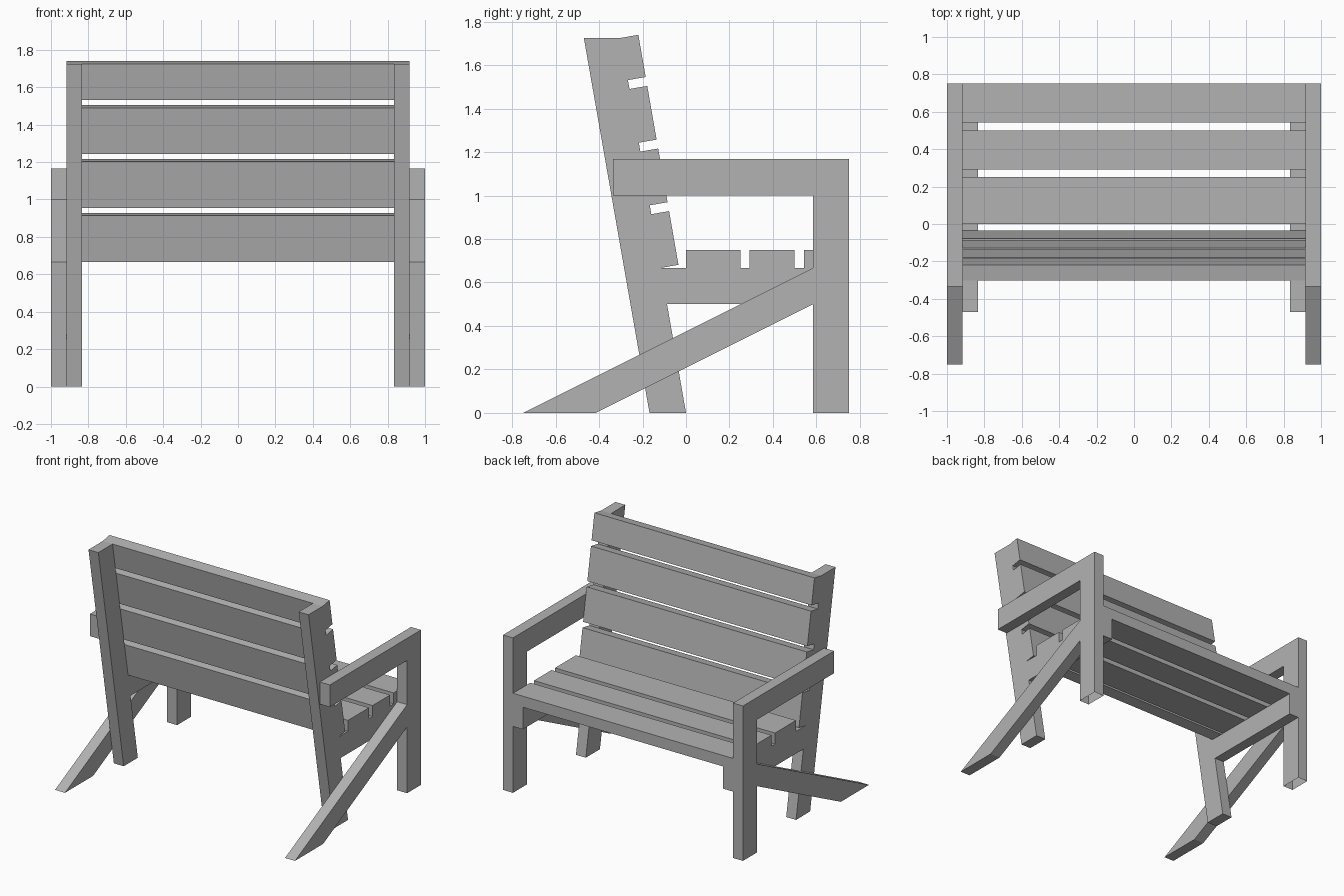
import bpy
import bmesh
from math import radians, sin, cos, tan

cube = bpy.data.objects.get("Cube")
if cube:
    bpy.data.objects.remove(cube, do_unlink=True)

# One plain grey for the whole bench
GREY = (0.45, 0.45, 0.45, 1)
grey = bpy.data.materials.new("plain grey")
grey.use_nodes = True
grey.diffuse_color = GREY
grey.node_tree.nodes["Principled BSDF"].inputs["Base Color"].default_value = GREY

OUTER, MIDDLE, INNER = 1.0, 0.917, 0.835   # sideways limits of the frames
THICK = 0.083                              # board thickness
LEAN = radians(9.9)                        # tilt of the backrest


def board(name, profile, x0, x1, open_foot=None):
    """Extrude a (y, z) outline from x0 to x1; open_foot leaves out ground faces beyond that y."""
    bm = bmesh.new()
    face = bm.faces.new([bm.verts.new((x0, y, z)) for y, z in profile])
    grown = bmesh.ops.extrude_face_region(bm, geom=[face], use_keep_orig=True)["geom"]
    for v in grown:
        if isinstance(v, bmesh.types.BMVert):
            v.co.x = x1
    bmesh.ops.recalc_face_normals(bm, faces=bm.faces)
    if open_foot is not None:
        feet = [f for f in bm.faces
                if all(v.co.z < 0.001 and v.co.y > open_foot for v in f.verts)]
        bmesh.ops.delete(bm, geom=feet, context='FACES_ONLY')
    mesh = bpy.data.meshes.new(name)
    bm.to_mesh(mesh)
    bm.free()
    mesh.materials.append(grey)
    obj = bpy.data.objects.new(name, mesh)
    bpy.context.collection.objects.link(obj)
    return obj


def lean_y(z):
    return -z * tan(LEAN)


# Armrest, front leg and diagonal brace in one outline
arm_frame = [(-0.335, 1.0), (0.585, 1.0), (0.585, 0.667), (-0.75, 0), (-0.415, 0),
             (0.585, 0.5), (0.585, 0), (0.75, 0), (0.75, 1.167), (-0.335, 1.167)]

# Leaning back post and seat bearer in one outline
back_frame = [(-0.168, 0), (0, 0), (lean_y(0.5), 0.5), (0.75, 0.5), (0.75, 0.667),
              (lean_y(0.667), 0.667), (lean_y(1.725), 1.725), (-0.47, 1.725)]

for side, s in (("left", 1), ("right", -1)):
    board(side + "_arm_frame", arm_frame, s * MIDDLE, s * OUTER, open_foot=0.5)
    board(side + "_back_frame", back_frame, s * INNER, s * MIDDLE)

# Seat slats
for i, (y0, y1) in enumerate([(0, 0.25), (0.292, 0.5), (0.542, 0.75)]):
    z0, z1 = 0.667, 0.667 + THICK
    board(f"seat_slat_{i + 1}", [(y0, z0), (y1, z0), (y1, z1), (y0, z1)], -MIDDLE, MIDDLE)

# Backrest slats, resting on the front of the leaning posts
dy, dz = THICK * cos(LEAN), THICK * sin(LEAN)
for i in range(4):
    z0 = 0.667 + i * 0.288
    z1 = min(z0 + 0.247, 1.725)
    board(f"back_slat_{i + 1}",
          [(lean_y(z0), z0), (lean_y(z0) + dy, z0 + dz),
           (lean_y(z1) + dy, z1 + dz), (lean_y(z1), z1)], -MIDDLE, MIDDLE)
